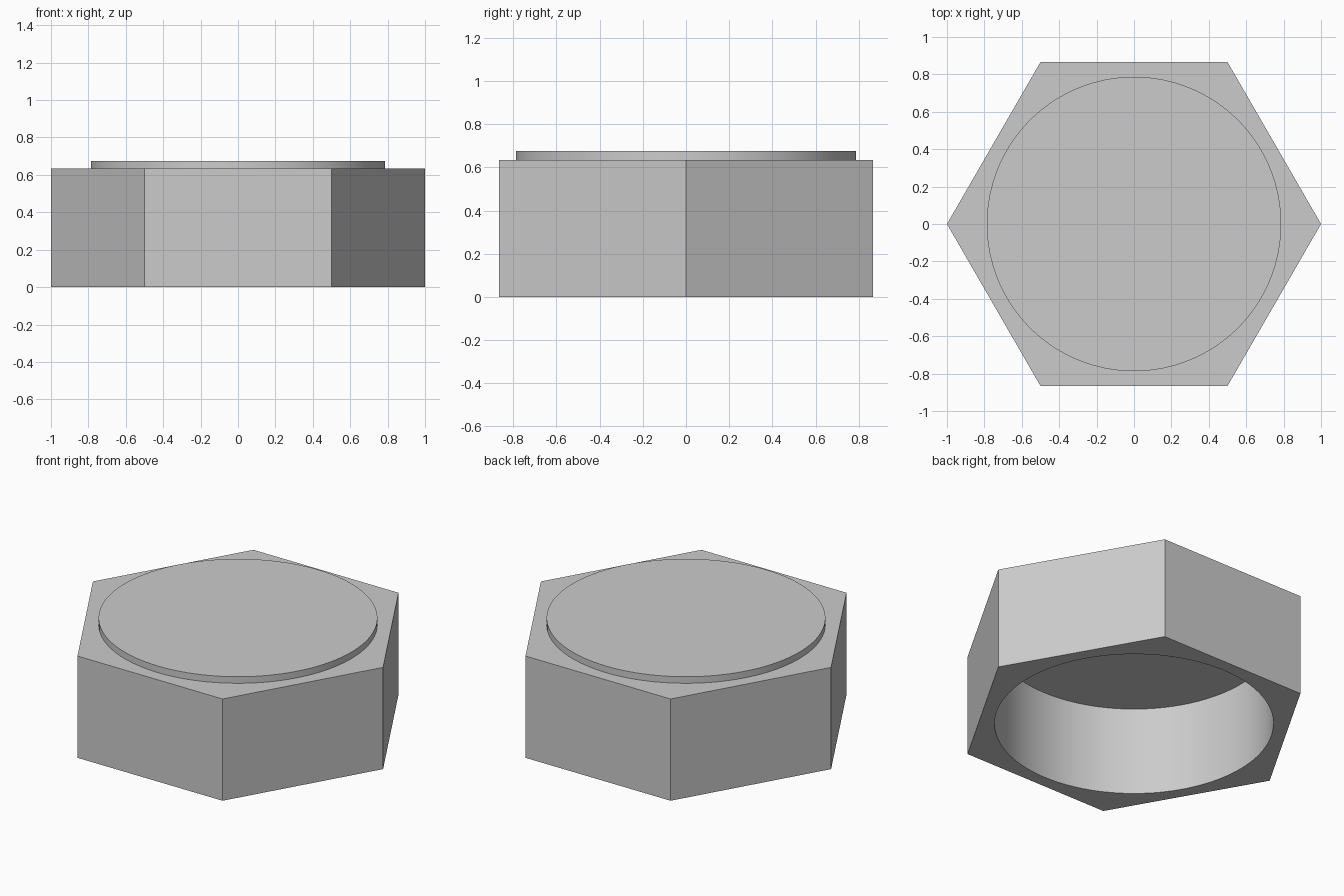
import bpy
import math

HEX_HEIGHT = 0.634
TOTAL_HEIGHT = 0.675
ROUND_RADIUS = 0.787
BORE_DEPTH = 0.55

default_cube = bpy.data.objects.get("Cube")
if default_cube:
    bpy.data.objects.remove(default_cube, do_unlink=True)

# Single plain grey
grey = bpy.data.materials.new("plain grey")
grey.use_nodes = True
colour = (0.6, 0.6, 0.6, 1)
grey.diffuse_color = colour
shader = next(n for n in grey.node_tree.nodes if n.type == "BSDF_PRINCIPLED")
shader.inputs["Base Color"].default_value = colour


def prism(name, sides, radius, bottom, top, turn=0):
    """Upright closed prism between two heights."""
    bpy.ops.mesh.primitive_cylinder_add(
        vertices=sides, radius=radius, depth=top - bottom,
        location=(0, 0, (bottom + top) / 2), rotation=(0, 0, turn))
    obj = bpy.context.object
    obj.name = name
    obj.data.materials.append(grey)
    return obj


def combine(target, tool, operation):
    """Apply a boolean and discard the tool object."""
    bpy.ops.object.select_all(action="DESELECT")
    target.select_set(True)
    bpy.context.view_layer.objects.active = target
    mod = target.modifiers.new(tool.name, "BOOLEAN")
    mod.operation = operation
    mod.solver = "EXACT"
    mod.object = tool
    bpy.ops.object.modifier_apply(modifier=mod.name)
    bpy.data.objects.remove(tool, do_unlink=True)


# Hexagonal body with corners on the x axis
body = prism("hex_cap", 6, 1, 0, HEX_HEIGHT, math.radians(30))

# Raised round boss on top
combine(body, prism("top_boss", 128, ROUND_RADIUS, 0.6, TOTAL_HEIGHT), "UNION")

# Blind bore from below
combine(body, prism("bore_cutter", 128, ROUND_RADIUS, -0.2, BORE_DEPTH), "DIFFERENCE")

bpy.ops.object.shade_smooth_by_angle(angle=math.radians(30))
